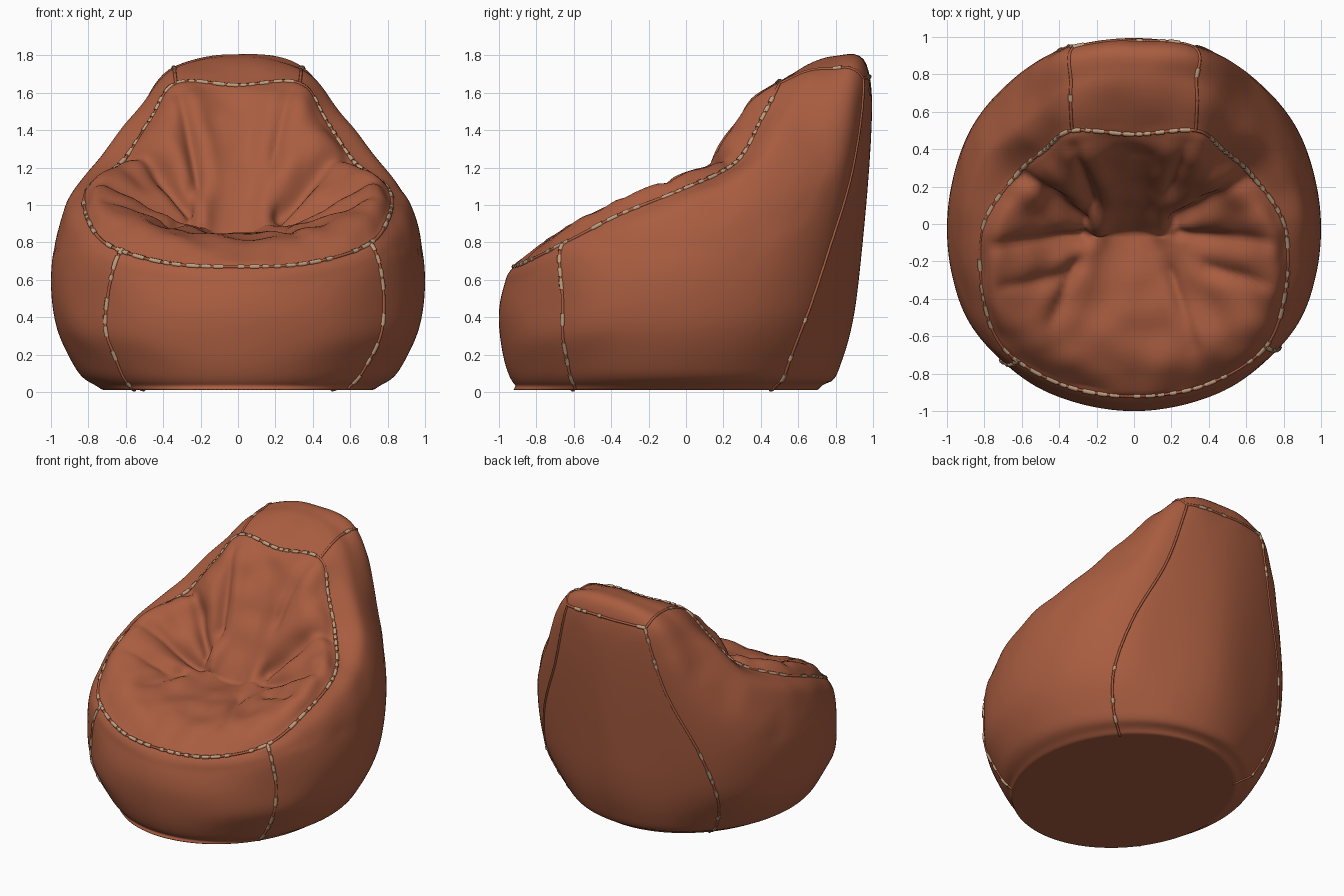
import bpy, bmesh, math, random
from mathutils import Vector, noise
from mathutils.bvhtree import BVHTree

random.seed(4)
if "Cube" in bpy.data.objects:
    bpy.data.objects.remove(bpy.data.objects["Cube"], do_unlink=True)


def material(name, rgb):
    m = bpy.data.materials.new(name)
    m.use_nodes = True
    m.diffuse_color = (*rgb, 1)
    m.node_tree.nodes["Principled BSDF"].inputs["Base Color"].default_value = (*rgb, 1)
    return m


leather = material("brown leather", (0.40, 0.11, 0.052))
thread = material("tan thread", (0.53, 0.34, 0.21))


def spline(pts, steps, cyclic=False):
    """Catmull-Rom curve through the points."""
    n, out = len(pts), []
    for i in range(n if cyclic else n - 1):
        if cyclic:
            a, b, c, d = (pts[(i + k) % n] for k in (-1, 0, 1, 2))
        else:
            a, b, c, d = (pts[min(max(i + k, 0), n - 1)] for k in (-1, 0, 1, 2))
        for s in range(steps):
            t = s / steps
            out.append(0.5 * (2 * b + (c - a) * t + (2 * a - 5 * b + 4 * c - d) * t ** 2
                              + (3 * b - a - 3 * c + d) * t ** 3))
    return out if cyclic else out + [pts[-1].copy()]


def mirrored(half):
    """Close a half ring, running front to back, over the x = 0 plane."""
    right = [Vector(p) for p in half]
    return right + [Vector((-p.x, p.y, p.z)) for p in right[-2:0:-1]]


def oval(width, front, back, z):
    mid, depth = (front + back) / 2, (back - front) / 2
    return mirrored([(width * math.sin(k * math.pi / 8),
                      mid - depth * math.cos(k * math.pi / 8), z) for k in range(9)])


# Rings of the bag, from the floor up over the rim and down into the seat
belly = mirrored([(0, -.99, .27), (.47, -.885, .28), (.80, -.61, .30), (.94, -.30, .34), (.97, .06, .37),
                  (.88, .42, .42), (.68, .69, .48), (.37, .84, .54), (0, .92, .57)])
wall = mirrored([(0, -1, .42), (.48, -.89, .44), (.83, -.60, .49), (.97, -.28, .60), (.99, .10, .70),
                 (.88, .48, .85), (.66, .75, 1.12), (.39, .93, 1.58), (0, .99, 1.65)])
shoulder = mirrored([(0, -.975, .56), (.44, -.88, .59), (.77, -.66, .69), (.90, -.35, .84), (.92, .05, 1),
                     (.80, .36, 1.18), (.60, .55, 1.43), (.35, .74, 1.72), (0, .79, 1.795)])
rim = mirrored([(0, -.92, .67), (.38, -.86, .69), (.70, -.66, .79), (.81, -.35, .95), (.80, 0, 1.09),
                (.62, .27, 1.23), (.47, .40, 1.45), (.33, .50, 1.65), (0, .48, 1.64)])
puff = mirrored([(0, -.72, .80), (.30, -.70, .83), (.56, -.56, .92), (.69, -.34, 1.03), (.68, -.02, 1.16),
                 (.52, .16, 1.22), (.39, .24, 1.37), (.27, .33, 1.53), (0, .36, 1.48)])
hollow = mirrored([(0, -.40, .85), (.17, -.37, .85), (.31, -.29, .87), (.39, -.17, .91), (.39, -.04, .96),
                   (.30, .07, 1), (.23, .11, 1.1), (.14, .15, 1.18), (0, .16, 1.18)])
floor_mid = [Vector((0, -.1, 0))] * 16
# The seat closes in a short crease that runs across
crease = [Vector((.24 * math.sin(k * math.pi / 8) - .04, -.05, .83 + .05 * math.sin(k * math.pi / 8) ** 2))
          for k in range(16)]
rings = [floor_mid, oval(.62, -.84, .60, 0), oval(.77, -.915, .735, .04), oval(.87, -.96, .82, .13),
         belly, wall, shoulder, rim, puff, hollow, crease]

# Skin: splines around every ring, then splines across the rings
AROUND, ACROSS = 12, 9
loops = [spline(r, AROUND, True) for r in rings]
columns = [spline([l[i] for l in loops], ACROSS) for i in range(len(loops[0]))]
count, rows = len(columns), len(columns[0])
RIM_ROW = rings.index(rim) * ACROSS
WALL_ROW = rings.index(wall) * ACROSS

bm = bmesh.new()
grid = [[bm.verts.new((p.x, p.y, max(p.z, .012))) for p in col] for col in columns]
for i in range(count):
    for j in range(rows - 1):
        bm.faces.new((grid[i][j], grid[(i + 1) % count][j],
                      grid[(i + 1) % count][j + 1], grid[i][j + 1]))
bmesh.ops.remove_doubles(bm, verts=bm.verts, dist=.0005)
bmesh.ops.recalc_face_normals(bm, faces=bm.faces)
bm.normal_update()
rim_path = [col[RIM_ROW].co.copy() for col in grid]
inner = [v for col in grid for v in col[RIM_ROW + 1:] if v.is_valid]
shell = [v for col in grid for v in col[WALL_ROW:RIM_ROW] if v.is_valid]

# Folds pressed into the seat, as plan lines: start, end, depth
folds = [((-.27, -.06), (-.74, -.12), .05), ((-.26, .03), (-.68, .32), .055), ((-.22, .12), (-.32, .40), .05),
         ((-.32, -.22), (-.42, -.50), .035), ((.22, .02), (.60, .24), .05), ((.24, -.05), (.74, -.10), .035),
         ((.20, -.26), (.32, -.66), .03), ((.20, .20), (.28, .42), .03), ((-.40, -.28), (-.70, -.34), .03),
         ((.42, -.24), (.72, -.32), .025)]


def fold_depth(p):
    total = 0
    for a, b, depth in folds:
        a, d = Vector(a), Vector(b) - Vector(a)
        t = (p.xy - a).dot(d) / d.length_squared
        c = min(max(t, 0), 1)
        gap = (p.xy - a - d * c).length
        total += depth * (1 - .6 * c) * (math.exp(-(gap / .032) ** 2) - .35 * math.exp(-((gap - .09) / .05) ** 2))
    return total


moves = [(v, v.normal * (.02 * noise.noise(v.co * 6) - fold_depth(v.co))) for v in inner]
moves += [(v, v.normal * .01 * noise.noise(v.co * 5)) for v in shell if v.co.z > .75]
for v, move in moves:
    v.co += move
tree = BVHTree.FromBMesh(bm)
mesh = bpy.data.meshes.new("bag_body")
bm.to_mesh(mesh)
bm.free()
body = bpy.data.objects.new("bag_body", mesh)
bpy.context.collection.objects.link(body)
mesh.materials.append(leather)
mesh.polygons.foreach_set("use_smooth", [True] * len(mesh.polygons))


def tube(name, paths, radius, mat):
    curve = bpy.data.curves.new(name, "CURVE")
    curve.dimensions = "3D"
    curve.bevel_depth, curve.bevel_resolution, curve.use_fill_caps = radius, 1, True
    for path in paths:
        s = curve.splines.new("POLY")
        s.points.add(len(path) - 1)
        for point, co in zip(s.points, path):
            point.co = (*co, 1)
    curve.materials.append(mat)
    bpy.context.collection.objects.link(bpy.data.objects.new(name, curve))


def even(path, gap=.015):
    out = [path[0]]
    for a, b in zip(path, path[1:]):
        n = max(1, round((b - a).length / gap))
        out += [a.lerp(b, k / n) for k in range(1, n + 1)]
    return out


def seam(name, path, stitched):
    """Leather piping with tan stitches showing along part of it."""
    path = [tree.find_nearest(p)[0] for p in even(path)]
    tube(name + "_piping", [path], .009, leather)
    dashes, i = [], 0
    while i < len(path) - 4:
        n = random.randint(3, 5)
        if random.random() < stitched:
            dashes.append(path[i:i + n])
        i += n + random.randint(0, 1)
    tube(name + "_stitches", dashes, .0135, thread)


def guide(*pts):
    return spline([Vector(p) for p in pts], 8)


# Seams
seam("rim_seam", rim_path + rim_path[:1], .85)
seam("front_left_seam", guide((.71, -.66, .79), (.78, -.66, .5), (.74, -.65, .25), (.6, -.6, .01)), .85)
seam("front_right_seam", guide((-.62, -.73, .77), (-.70, -.72, .4), (-.66, -.7, .2), (-.55, -.6, .01)), .6)
seam("headrest_back_seam", guide((-.33, .96, 1.68), (0, 1, 1.69), (.33, .96, 1.68)), .5)
for side, s, stitched in (("left", 1, .15), ("right", -1, .45)):
    seam(side + "_back_seam", guide((s * .33, .97, 1.68), (s * .46, .9, 1.2), (s * .66, .79, .75),
                                    (s * .73, .67, .4), (s * .68, .58, .15), (s * .5, .45, .01)), stitched)
    seam(side + "_headrest_seam", guide((s * .33, .5, 1.65), (s * .34, .74, 1.74), (s * .33, .96, 1.68)), .25)
